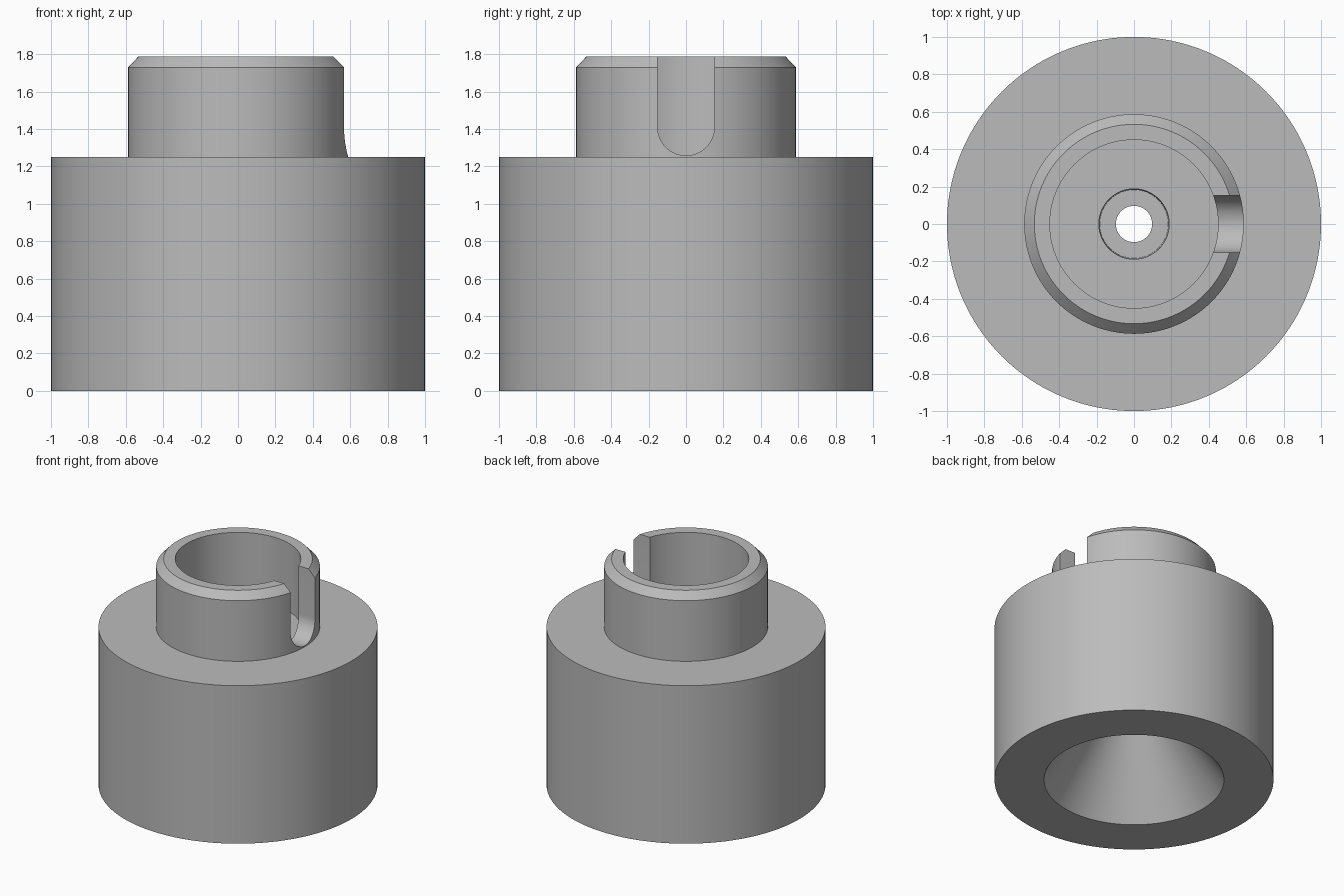
import bpy, bmesh, math
from mathutils import Vector, Matrix

cube = bpy.data.objects.get("Cube")
if cube:
    bpy.data.objects.remove(cube, do_unlink=True)

SEGMENTS = 160

grey = bpy.data.materials.new("plain grey")
grey.use_nodes = True
colour = (0.5, 0.5, 0.5, 1)
grey.diffuse_color = colour
grey.node_tree.nodes["Principled BSDF"].inputs["Base Color"].default_value = colour


def make_object(name, bm):
    bmesh.ops.recalc_face_normals(bm, faces=bm.faces)
    mesh = bpy.data.meshes.new(name)
    bm.to_mesh(mesh)
    bm.free()
    mesh.materials.append(grey)
    obj = bpy.data.objects.new(name, mesh)
    bpy.context.collection.objects.link(obj)
    return obj


def lathe(name, profile):
    """Turn a closed (radius, height) outline around the z axis."""
    bm = bmesh.new()
    verts = [bm.verts.new((r, 0, z)) for r, z in profile]
    edges = [bm.edges.new((a, b)) for a, b in zip(verts, verts[1:] + verts[:1])]
    bmesh.ops.spin(bm, geom=verts + edges, cent=(0, 0, 0), axis=(0, 0, 1),
                   angle=math.tau, steps=SEGMENTS, use_merge=True)
    bmesh.ops.remove_doubles(bm, verts=bm.verts, dist=1e-5)
    return make_object(name, bm)


# Body: wide drum, chamfered collar, stepped bore and conical underside
body = lathe("collared_body", [
    (0.645, 0), (1, 0), (1, 1.25),                      # drum
    (0.587, 1.25), (0.587, 1.73), (0.533, 1.787),       # collar and chamfer
    (0.45, 1.787), (0.45, 1.248),                       # collar bore
    (0.188, 1.248), (0.183, 1.07),                      # counterbore
    (0.097, 1.07), (0.097, 0.8),                        # through hole, cone below
])

# Slot cutter: round-bottomed channel through the left side of the collar
radius, centre_z = 0.152, 1.41
bm = bmesh.new()
outline = [(radius, 2)]
for i in range(33):
    a = -math.pi * i / 32
    outline.append((radius * math.cos(a), centre_z + radius * math.sin(a)))
outline.append((-radius, 2))
face = bm.faces.new([bm.verts.new((0.25, y, z)) for y, z in outline])
side = bmesh.ops.extrude_face_region(bm, geom=[face])
bmesh.ops.translate(bm, vec=(0.5, 0, 0),
                    verts=[v for v in side["geom"] if isinstance(v, bmesh.types.BMVert)])
cutter = make_object("slot_cutter", bm)
cutter.hide_render = True

cut = body.modifiers.new("slot", "BOOLEAN")
cut.operation = "DIFFERENCE"
cut.solver = "EXACT"
cut.object = cutter

bpy.ops.object.select_all(action="DESELECT")
bpy.context.view_layer.objects.active = body
body.select_set(True)
bpy.ops.object.modifier_apply(modifier=cut.name)
bpy.data.objects.remove(cutter, do_unlink=True)
bpy.ops.object.shade_smooth_by_angle(angle=math.radians(25))
